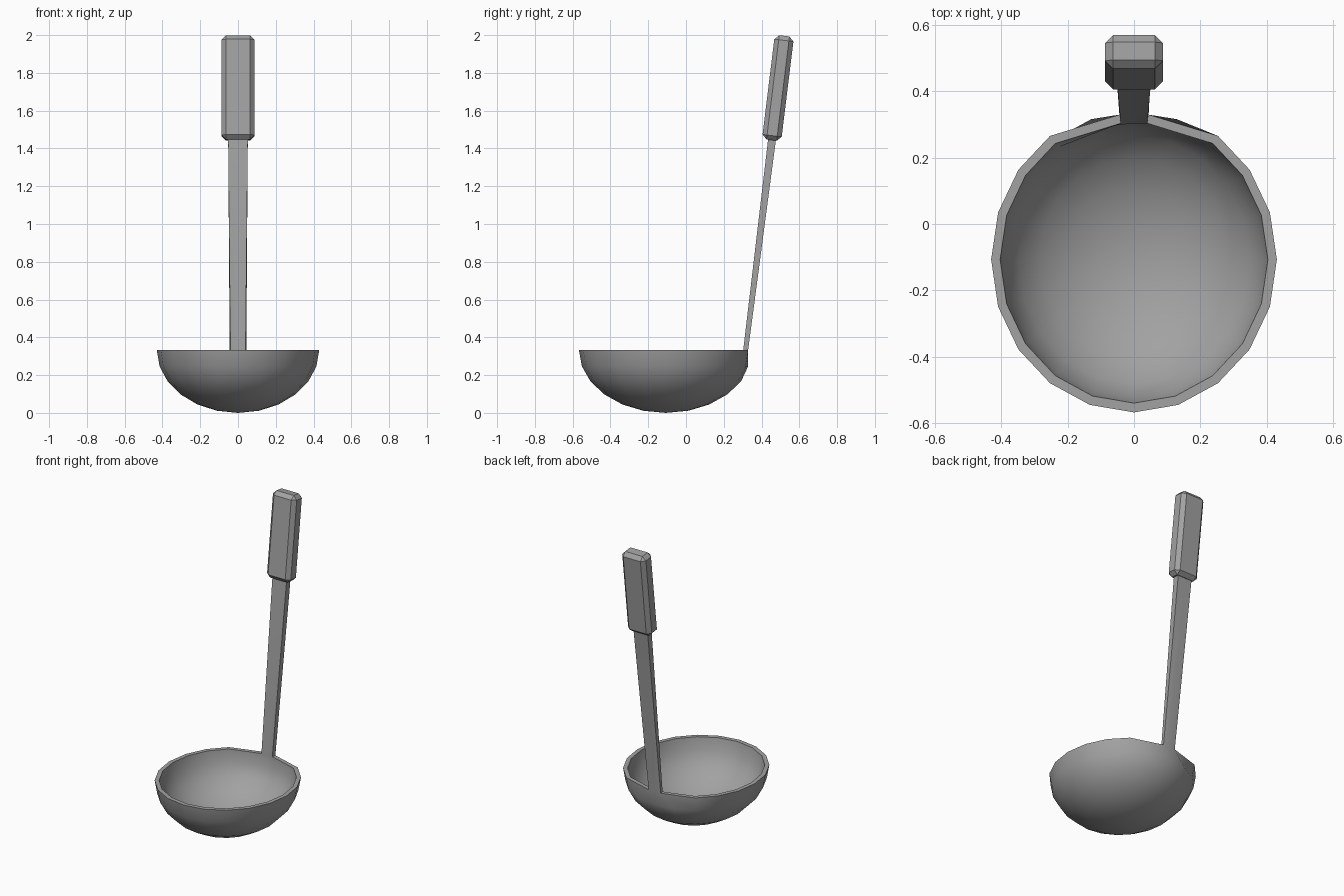
import bpy, bmesh, math
from mathutils import Matrix, Vector

cube = bpy.data.objects.get("Cube")
if cube:
    bpy.data.objects.remove(cube, do_unlink=True)

metal = bpy.data.materials.new("grey metal")
metal.use_nodes = True
colour = (0.36, 0.36, 0.36, 1)
metal.diffuse_color = colour
metal.node_tree.nodes["Principled BSDF"].inputs["Base Color"].default_value = colour

SIDES, RINGS = 20, 6
RIM_Z, BOWL_Y = 0.333, -0.107
BACK = SIDES // 4  # index of the rearmost vertex in each ring


def make_object(name, bm):
    bmesh.ops.recalc_face_normals(bm, faces=bm.faces)
    mesh = bpy.data.meshes.new(name)
    bm.to_mesh(mesh)
    bm.free()
    mesh.materials.append(metal)
    obj = bpy.data.objects.new(name, mesh)
    bpy.context.collection.objects.link(obj)
    return obj


def add_ring(bm, rx, ry, depth, tilt, back_y, neck):
    """One ring of a half ellipsoid; the rim is pinched at the back into a neck."""
    ring = []
    for i in range(SIDES):
        a = math.tau * i / SIDES
        x = rx * math.cos(tilt) * math.cos(a)
        y = min(BOWL_Y + ry * math.cos(tilt) * math.sin(a), back_y)
        if tilt == 0 and abs(i - BACK) <= 1:
            x, y = (BACK - i) * neck, back_y
        ring.append(bm.verts.new((x, y, RIM_Z - depth * math.sin(tilt))))
    return ring


def add_shell(bm, rx, ry, depth, back_y, neck):
    rings = [add_ring(bm, rx, ry, depth, math.pi / 2 * r / RINGS, back_y, neck)
             for r in range(RINGS)]
    for upper, lower in zip(rings, rings[1:]):
        bridge(bm, upper, lower)
    pole = bm.verts.new((0, BOWL_Y, RIM_Z - depth))
    for i in range(SIDES):
        bm.faces.new((rings[-1][i - 1], rings[-1][i], pole))
    return rings[0]


def bridge(bm, a, b):
    return [bm.faces.new((a[i - 1], a[i], b[i], b[i - 1])) for i in range(SIDES)]


# Bowl: outer and inner shells joined by a flat rim
bm = bmesh.new()
outer = add_shell(bm, 0.43, 0.46, RIM_Z, 0.329, 0.044)
inner = add_shell(bm, 0.403, 0.432, RIM_Z - 0.028, 0.303, 0.04)
rim = bridge(bm, outer, inner)

# Shaft: drawn up from the two rear rim faces
neck_faces = [rim[BACK], rim[BACK + 1]]
grown = bmesh.ops.extrude_face_region(bm, geom=neck_faces)
bmesh.ops.delete(bm, geom=[f for f in neck_faces if f.is_valid], context='FACES_ONLY')
for v in [g for g in grown["geom"] if isinstance(g, bmesh.types.BMVert)]:
    side = (v.co.x > 0.01) - (v.co.x < -0.01)
    rear = v.co.y > 0.316
    v.co = Vector((side * 0.052, 0.478 if rear else 0.436, 1.46))
ladle = make_object("bowl_and_shaft", bm)
bpy.context.view_layer.objects.active = ladle
ladle.select_set(True)
bpy.ops.object.shade_smooth_by_angle(angle=math.radians(40))

# Grip: chamfered block leaning back with the shaft
bm = bmesh.new()
bmesh.ops.create_cube(bm, size=1)
bmesh.ops.scale(bm, vec=(0.174, 0.102, 0.556), verts=bm.verts)
bmesh.ops.bevel(bm, geom=bm.edges[:], offset=0.024, segments=1, affect='EDGES')
lean = Matrix.Rotation(math.radians(-7), 4, 'X')
bmesh.ops.transform(bm, matrix=Matrix.Translation((0, 0.487, 1.72)) @ lean, verts=bm.verts)
make_object("grip", bm)
